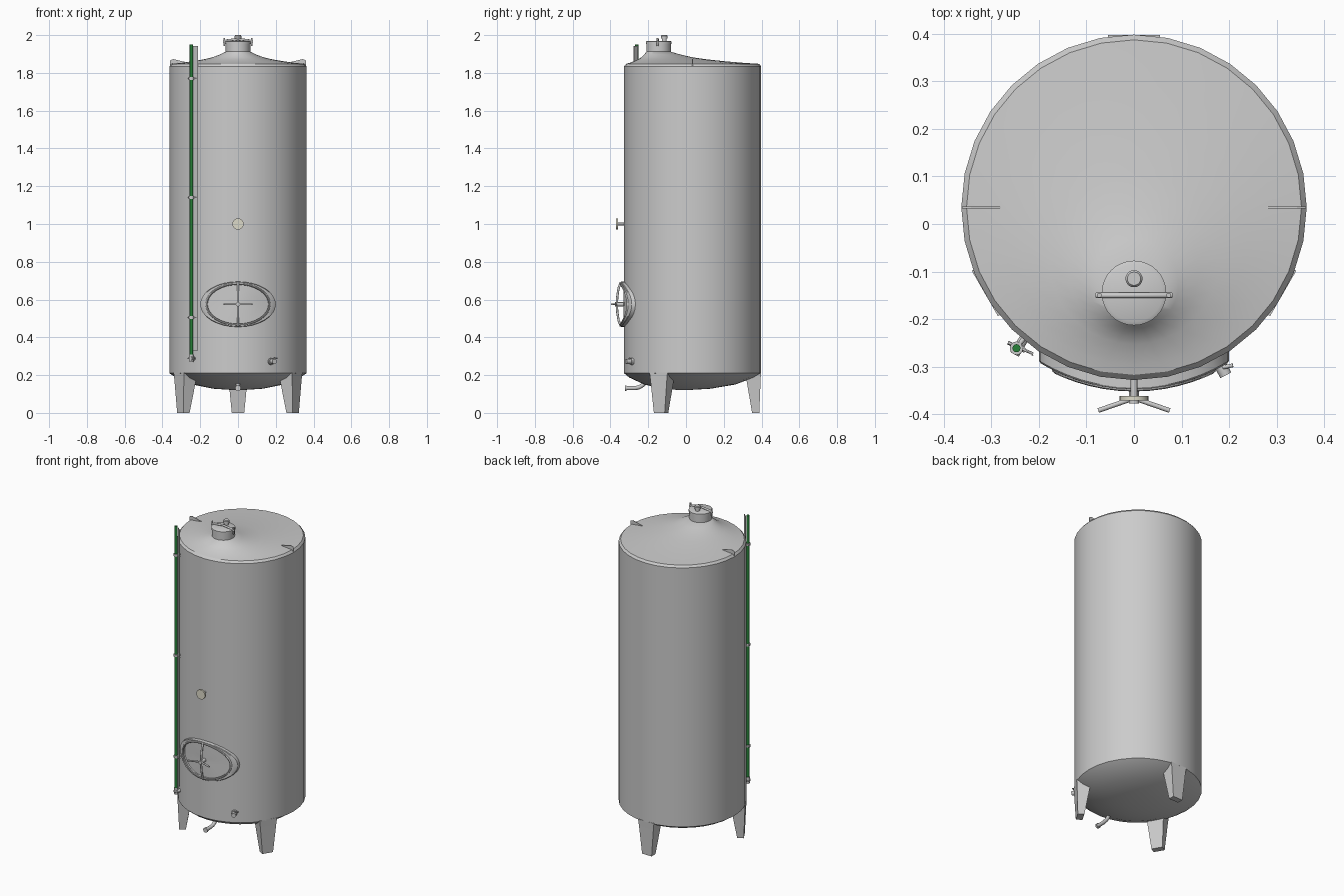
import bpy, math
from mathutils import Vector

if "Cube" in bpy.data.objects:
    bpy.data.objects.remove(bpy.data.objects["Cube"])

CY, R = 0.035, 0.363          # tank axis and radius
TAU = 2 * math.pi


def material(name, rgb):
    m = bpy.data.materials.new(name)
    m.diffuse_color = (*rgb, 1)
    m.use_nodes = True
    m.node_tree.nodes["Principled BSDF"].inputs["Base Color"].default_value = m.diffuse_color
    return m


def loft(name, rings, cap0=True, cap1=True, mat=None, smooth=True):
    """Skin a list of equal-length closed rings of points."""
    n = len(rings[0])
    verts = [tuple(p) for ring in rings for p in ring]
    faces = [(a * n + i, a * n + (i + 1) % n, (a + 1) * n + (i + 1) % n, (a + 1) * n + i)
             for a in range(len(rings) - 1) for i in range(n)]
    if cap0:
        faces.append(tuple(range(n))[::-1])
    if cap1:
        faces.append(tuple(range((len(rings) - 1) * n, len(rings) * n)))
    me = bpy.data.meshes.new(name)
    me.from_pydata(verts, [], faces)
    ob = bpy.data.objects.new(name, me)
    bpy.context.collection.objects.link(ob)
    if mat:
        me.materials.append(mat)
    bpy.ops.object.select_all(action='DESELECT')
    bpy.context.view_layer.objects.active = ob
    ob.select_set(True)
    bpy.ops.object.mode_set(mode='EDIT')
    bpy.ops.mesh.select_all(action='SELECT')
    bpy.ops.mesh.normals_make_consistent(inside=False)
    bpy.ops.object.mode_set(mode='OBJECT')
    if smooth:
        bpy.ops.object.shade_smooth_by_angle(angle=math.radians(32))
    return ob


def circle(cx, cy, r, z, n=32):
    return [(cx + r * math.cos(TAU * i / n), cy + r * math.sin(TAU * i / n), z) for i in range(n)]


def tube(name, pts, r, n=12, mat=None):
    """Round bar along a path of points."""
    pts = [Vector(p) for p in pts]
    rings = []
    for i, p in enumerate(pts):
        d = (pts[min(i + 1, len(pts) - 1)] - pts[max(i - 1, 0)]).normalized()
        up = Vector((1, 0, 0)) if abs(d.x) < 0.7 else Vector((0, 0, 1))
        u = d.cross(up).normalized()
        v = d.cross(u)
        rings.append([p + r * (math.cos(TAU * k / n) * u + math.sin(TAU * k / n) * v) for k in range(n)])
    return loft(name, rings, mat=mat)


def polar(deg, rad, z):
    a = math.radians(deg)
    return Vector((rad * math.cos(a), CY + rad * math.sin(a), z))


def on_shell(x, z, rad):
    return (x, CY - math.sqrt(rad * rad - x * x), z)


green = material("gauge_green", (0.02, 0.22, 0.04))
cream = material("dial_cream", (0.72, 0.70, 0.58))

# Tank body: dished floor, shell, off-centre sloping roof up to the neck
profile = [(-0.01, 0.04, 0.122), (0.0, 0.13, 0.128), (0.02, 0.24, 0.15), (0.03, 0.33, 0.187),
           (CY, R, 0.21), (CY, R, 1.835), (CY, 0.352, 1.848)]
for t, z in ((0.2, 1.854), (0.4, 1.862), (0.6, 1.872), (0.75, 1.882), (0.9, 1.898), (1, 1.912)):
    profile.append((CY - 0.18 * t, 0.352 - 0.287 * t, z))
loft("tank_body", [circle(0, c, r, z) for c, r, z in profile])

# Filling neck with lid, clamp bar and vent knob
NY = -0.145
loft("neck", [circle(0, NY, r, z) for r, z in
              ((0.065, 1.90), (0.065, 1.952), (0.068, 1.953), (0.068, 1.966), (0.06, 1.97))])
tube("lid_clamp_bar", [(-0.079, -0.15, 1.964), (-0.06, -0.15, 1.972), (0, -0.15, 1.979),
                       (0.06, -0.15, 1.972), (0.079, -0.15, 1.964)], 0.006)
for s in (-1, 1):
    tube("lid_clamp_bolt", [(s * 0.073, -0.15, 1.943), (s * 0.073, -0.15, 1.985)], 0.005)
loft("vent_knob", [circle(0, -0.115, r, z, 20) for r, z in
                   ((0.013, 1.965), (0.013, 1.982), (0.018, 1.983), (0.018, 1.995), (0.014, 2.0))])

# Lifting lugs on the roof
for s in (-1, 1):
    outline = [(0.361, 1.836), (0.361, 1.866), (0.343, 1.873), (0.28, 1.858), (0.28, 1.846)]
    loft("lifting_lug", [[(s * x, CY + d, z) for x, z in outline] for d in (-0.002, 0.002)], smooth=False)

# Three tapered legs
for deg in (90, -30, 210):
    rings = []
    for z, w, r0, r1 in ((0, 0.066, 0.315, 0.353), (0.175, 0.1, 0.285, 0.36), (0.215, 0.11, 0.28, 0.362)):
        a = math.radians(deg)
        side = Vector((-math.sin(a), math.cos(a), 0)) * w / 2
        inner, outer = polar(deg, r0, z), polar(deg, r1, z)
        rings.append([inner - side, outer - side, outer + side, inner + side])
    loft("leg", rings, smooth=False)

# Manway: raised oval frame and door following the shell curve
MZ = 0.575


def oval(ax, az, rad, n=32):
    return [on_shell(ax * math.cos(TAU * i / n), MZ + az * math.sin(TAU * i / n), rad) for i in range(n)]


loft("manway_door", [oval(*s) for s in
                     ((0.2, 0.12, 0.355), (0.2, 0.12, 0.379), (0.196, 0.118, 0.382), (0.172, 0.112, 0.382),
                      (0.164, 0.106, 0.367), (0.11, 0.07, 0.367), (0.055, 0.035, 0.367), (0.012, 0.008, 0.367))])
loft("manway_seal_ring", [oval(0.167 + 0.006 * math.cos(TAU * k / 8), 0.109 + 0.006 * math.cos(TAU * k / 8),
                               0.381 + 0.006 * math.sin(TAU * k / 8)) for k in range(9)], cap0=False, cap1=False)
tube("door_strap", [(0, -0.345, MZ - 0.115), (0, -0.357, MZ - 0.085), (0, -0.364, MZ - 0.04), (0, -0.366, MZ),
                    (0, -0.364, MZ + 0.04), (0, -0.357, MZ + 0.085), (0, -0.345, MZ + 0.115)], 0.006)
tube("door_screw", [(0, -0.325, MZ), (0, -0.377, MZ)], 0.011)
for s in (-1, 1):
    tube("door_handle", [(0, -0.366, MZ), (s * 0.075, -0.392, MZ)], 0.005)

# Thermometer
tube("thermometer_stem", [(0, -0.32, 1.0), (0, -0.365, 1.0)], 0.007)
tube("thermometer_dial", [(0, -0.361, 1.0), (0, -0.371, 1.0)], 0.03, 24, cream)

# Level gauge: green tube, scale strip, brackets and bottom cock
GX, GY = -0.247, -0.261
tube("gauge_tube", [(GX, GY, 0.30), (GX, GY, 1.95)], 0.0085, 12, green)
strip = [(-0.236, -0.254), (-0.211, -0.276), (-0.213, -0.278), (-0.238, -0.256)]
loft("gauge_scale", [[(x, y, z) for x, y in strip] for z in (0.33, 1.942)], smooth=False)
for z in (0.505, 1.14, 1.77):
    tube("gauge_bracket", [(GX, GY, z), (-0.225, -0.232, z)], 0.005)
    tube("gauge_clip", [(GX, GY, z - 0.007), (GX, GY, z + 0.007)], 0.014, 16)
    tube("gauge_clip_screw", [(GX - 0.018, GY + 0.012, z), (GX + 0.035, GY - 0.012, z)], 0.003)
tube("gauge_cock", [(GX, GY, 0.27), (GX, GY, 0.31)], 0.011)
tube("gauge_cock_pipe", [(GX - 0.004, GY - 0.013, 0.288), (-0.222, -0.225, 0.288)], 0.01)
tube("gauge_cock_lever", [(GX - 0.018, GY + 0.012, 0.288), (GX + 0.018, GY - 0.006, 0.288)], 0.004)

# Sample valve on the right front
tube("sample_valve_pipe", [(0.165, -0.265, 0.272), (0.193, -0.318, 0.272)], 0.013, 16)
tube("sample_valve_collar", [(0.174, -0.282, 0.272), (0.18, -0.294, 0.272)], 0.018, 16)
tube("sample_valve_lever", [(0.184, -0.303, 0.272), (0.188, -0.301, 0.288), (0.208, -0.297, 0.29)], 0.004)

# Bottom drain elbow
tube("drain_pipe", [(0, -0.215, 0.165), (0, -0.228, 0.148), (0, -0.247, 0.136),
                    (0, -0.27, 0.131), (0, -0.315, 0.131)], 0.011, 16)
tube("drain_flange", [(0, -0.314, 0.131), (0, -0.324, 0.131)], 0.015, 16)
